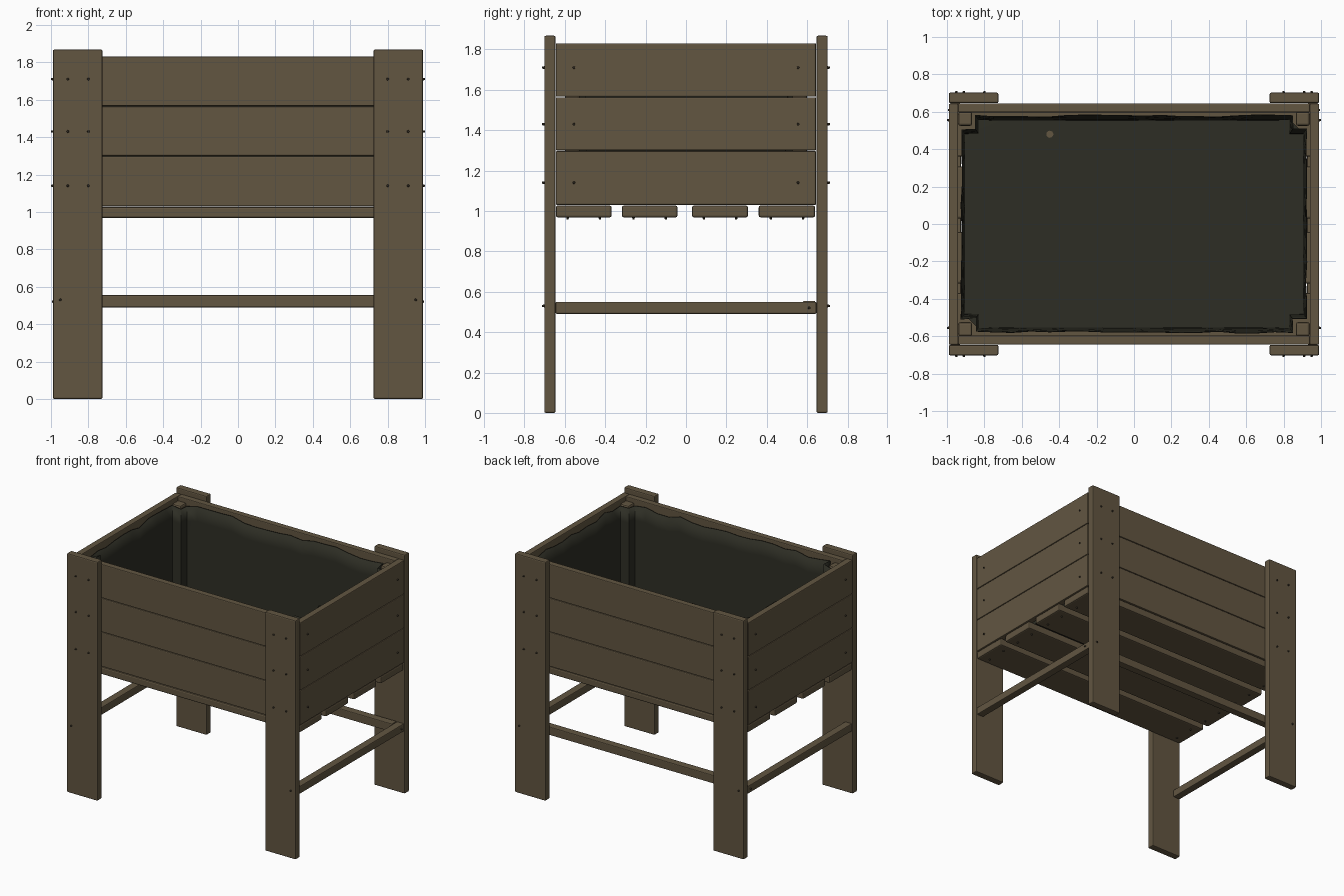
import bpy, bmesh, math, random
from mathutils import Vector, Matrix

if "Cube" in bpy.data.objects:
    bpy.data.objects.remove(bpy.data.objects["Cube"])

random.seed(4)

def material(name, rgb):
    m = bpy.data.materials.new(name)
    m.diffuse_color = (*rgb, 1)
    m.use_nodes = True
    m.node_tree.nodes["Principled BSDF"].inputs["Base Color"].default_value = m.diffuse_color
    return m

WOOD = material("brown wood", (0.122, 0.092, 0.053))
LINER = material("dark liner", (0.027, 0.027, 0.018))
SCREW = material("dark screw", (0.05, 0.04, 0.026))

def finish(name, bm, mat):
    bmesh.ops.recalc_face_normals(bm, faces=bm.faces)
    me = bpy.data.meshes.new(name)
    bm.to_mesh(me)
    bm.free()
    ob = bpy.data.objects.new(name, me)
    bpy.context.collection.objects.link(ob)
    me.materials.append(mat)
    return ob

def board(name, x, y, z, bevel=0.006):
    bm = bmesh.new()
    bmesh.ops.create_cube(bm, size=1)
    for v in bm.verts:
        for i, (a, b) in enumerate((x, y, z)):
            v.co[i] = a + (v.co[i] + 0.5) * (b - a)
    ob = finish(name, bm, WOOD)
    mod = ob.modifiers.new("soft edges", 'BEVEL')
    mod.width = bevel
    mod.segments = 2
    return ob

def span(s, a, b):
    return tuple(sorted((s * a, s * b)))

screws = bmesh.new()
def screw(pos, axis):
    rot = Vector((0, 0, 1)).rotation_difference(Vector(axis)).to_matrix().to_4x4()
    bmesh.ops.create_cone(screws, cap_ends=True, segments=8, radius1=0.008,
                          radius2=0.005, depth=0.016,
                          matrix=Matrix.Translation(pos) @ rot)

ROWS = [(1.03, 1.297), (1.30, 1.563), (1.566, 1.83)]

# legs, corner posts and leg screws
for sx in (-1, 1):
    for sy in (-1, 1):
        board("leg", span(sx, 0.725, 0.99), span(sy, 0.646, 0.702), (0, 1.868), 0.008)
        board("corner_post", span(sx, 0.865, 0.94), span(sy, 0.525, 0.60), (1.03, 1.80), 0.012)
        for z in (1.14, 1.43, 1.71):
            for x in (0.80, 0.91):
                screw((sx * x, sy * 0.704, z), (0, sy, 0))
            screw((sx * 0.991, sy * 0.555, z), (sx, 0, 0))
        screw((sx * 0.95, sy * 0.704, 0.53), (0, sy, 0))

# box walls
for z in ROWS:
    for s in (-1, 1):
        board("long_side_board", (-0.94, 0.94), span(s, 0.597, 0.645), z)
        board("end_board", span(s, 0.94, 0.99), (-0.645, 0.643), z)

# floor slats
for y in ((-0.645, -0.368), (-0.318, -0.042), (0.03, 0.307), (0.36, 0.64)):
    board("floor_slat", (-0.985, 0.985), y, (0.968, 1.027), 0.01)
    for x in (-0.91, 0.91):
        for d in (0.05, -0.05):
            screw((x, (y[0] + y[1]) / 2 + d * 1.6, 0.967), (0, 0, -1))

# lower rails: two at the ends, one at the back
for s in (-1, 1):
    board("end_rail", span(s, 0.925, 0.985), (-0.646, 0.646), (0.49, 0.55))
    screw((s * 0.986, 0.61, 0.52), (s, 0, 0))
board("back_rail", (-0.925, 0.925), (0.58, 0.64), (0.49, 0.555))

finish("screws", screws, SCREW)

# liner: notched outline around the posts, loose rim and sloping walls
X, Y, NX, NY = 0.928, 0.586, 0.853, 0.513
corners = []
for sx, sy in ((1, 1), (-1, 1), (-1, -1), (1, -1)):
    trio = [(sx * X, sy * NY), (sx * NX, sy * NY), (sx * NX, sy * Y)]
    corners += trio if sx * sy > 0 else trio[::-1]
path = []
for i, a in enumerate(corners):
    a, b = Vector(a), Vector(corners[(i + 1) % len(corners)])
    n = max(1, round((b - a).length / 0.1))
    path += [a.lerp(b, k / n) for k in range(n)]
bm = bmesh.new()
wave = [random.uniform(-1, 1) for _ in path]
rings = []
for t in (0, 0.08, 0.5, 0.85, 1):
    ring = []
    for p, w in zip(path, wave):
        inset = 0.028 * (1 - t) + 0.006 * (1 + w) * t
        x = p.x - math.copysign(inset * 0.7, p.x) if abs(p.x) > 0.84 else p.x
        y = p.y - math.copysign(inset, p.y) if abs(p.y) > 0.50 else p.y
        z = 1.038 + t * (0.757 + 0.022 * w)
        ring.append(bm.verts.new((x, y, z)))
    rings.append(ring)
N = len(path)
for a, b in zip(rings, rings[1:]):
    for i in range(N):
        j = (i + 1) % N
        bm.faces.new((a[i], a[j], b[j], b[i]))
bm.faces.new(rings[0])
bmesh.ops.triangulate(bm, faces=[f for f in bm.faces if len(f.verts) > 4])
liner = finish("liner", bm, LINER)
sol = liner.modifiers.new("thickness", 'SOLIDIFY')
sol.thickness = 0.005
bpy.context.view_layer.objects.active = liner
liner.select_set(True)
bpy.ops.object.shade_smooth_by_angle(angle=math.radians(40))

# drain hole showing the wood below
bm = bmesh.new()
bmesh.ops.create_cone(bm, cap_ends=True, segments=14, radius1=0.019, radius2=0.019,
                      depth=0.006, matrix=Matrix.Translation((-0.45, 0.48, 1.041)))
finish("drain_hole", bm, WOOD)
